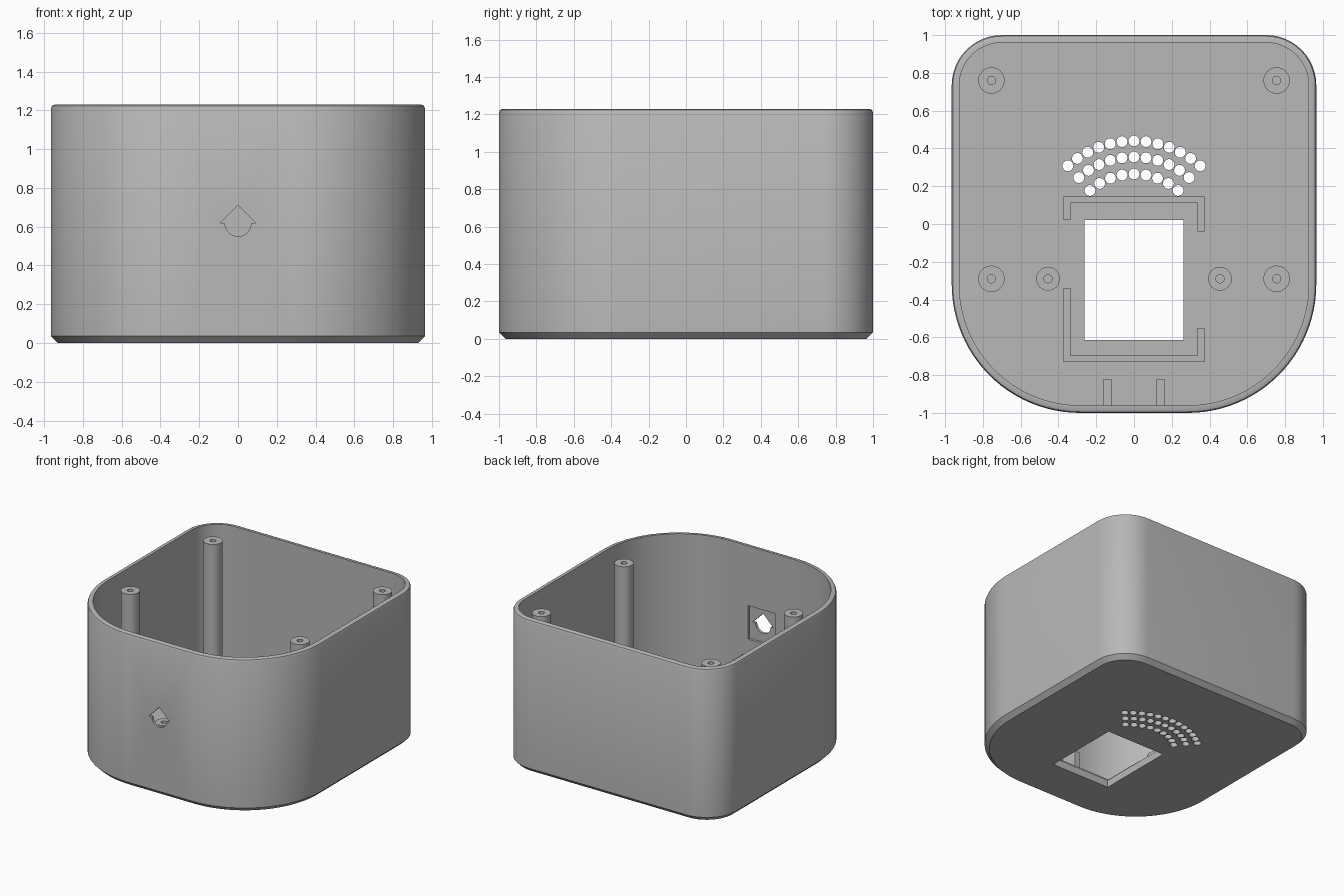
import bpy, bmesh
from math import sin, cos, pi, radians
from mathutils import Vector

old = bpy.data.objects.get("Cube")
if old:
    bpy.data.objects.remove(old, do_unlink=True)

grey = bpy.data.materials.new("grey plastic")
grey.use_nodes = True
grey.diffuse_color = (0.48, 0.48, 0.48, 1)
grey.node_tree.nodes["Principled BSDF"].inputs["Base Color"].default_value = (0.48, 0.48, 0.48, 1)

WALL, FLOOR, HEIGHT = 0.04, 0.06, 1.23


def arc(cx, cy, r, start, end, steps):
    return [(cx + r * cos(radians(start + (end - start) * i / steps)),
             cy + r * sin(radians(start + (end - start) * i / steps))) for i in range(steps + 1)]


def circle(cx, cy, r, n=24):
    return arc(cx, cy, r, 0, 360, n)[:-1]


def rect(x0, x1, y0, y1):
    return [(x0, y0), (x1, y0), (x1, y1), (x0, y1)]


def finish(name, bm):
    bmesh.ops.recalc_face_normals(bm, faces=bm.faces)
    mesh = bpy.data.meshes.new(name)
    bm.to_mesh(mesh)
    bm.free()
    obj = bpy.data.objects.new(name, mesh)
    bpy.context.collection.objects.link(obj)
    mesh.materials.append(grey)
    return obj


def smooth(obj):
    bpy.ops.object.select_all(action='DESELECT')
    obj.select_set(True)
    bpy.context.view_layer.objects.active = obj
    bpy.ops.object.shade_smooth_by_angle(angle=radians(30))


def loft(bm, rings, closed=False):
    """Bridge rings of points; cap the ends unless the loft closes on itself."""
    loops = [[bm.verts.new(p) for p in ring] for ring in rings]
    pairs = list(zip(loops, loops[1:]))
    if closed:
        pairs.append((loops[-1], loops[0]))
    else:
        bm.faces.new(loops[0])
        bm.faces.new(loops[-1])
    n = len(loops[0])
    for a, b in pairs:
        for i in range(n):
            j = (i + 1) % n
            bm.faces.new((a[i], a[j], b[j], b[i]))


def prism(bm, outline, lo, hi, upright=False):
    """Extrude an outline along z, or along y when upright."""
    loft(bm, [[(u, h, v) if upright else (u, v, h) for u, v in outline] for h in (lo, hi)])


def shell_outline(inset):
    """Body plan: tight corners at the back, wide ones at the front."""
    back, front = 0.265 - inset, 0.68 - inset
    return (arc(0.70, 0.735, back, 0, 90, 12) + arc(-0.70, 0.735, back, 90, 180, 12)
            + arc(-0.285, -0.32, front, 180, 270, 24) + arc(0.285, -0.32, front, 270, 360, 24))


# Body: chamfered foot, rounded rim, hollow inside
profile = [(0.035, 0), (0, 0.035), (0, HEIGHT - 0.02), (0.006, HEIGHT - 0.006),
           (0.02, HEIGHT), (WALL, HEIGHT), (WALL, FLOOR)]
bm = bmesh.new()
loft(bm, [[(x, y, z) for x, y in shell_outline(d)] for d, z in profile])
body = finish("body_shell", bm)

# Floor cutter: window and three arcs of speaker holes
floor_bm = bmesh.new()
prism(floor_bm, rect(-0.262, 0.262, -0.615, 0.02), -0.1, 0.2)
for radius, count in ((0.53, 6), (0.445, 5), (0.355, 4)):
    for i in range(-count, count + 1):
        a = i * 0.0637 / radius
        prism(floor_bm, circle(radius * sin(a), radius * cos(a) - 0.09, 0.029, 16), -0.1, 0.2)

# Front wall cutters: inner pocket and arrow-shaped opening
pocket_bm = bmesh.new()
prism(pocket_bm, rect(-0.12, 0.12, 0.48, 0.75), -0.98, -0.93, True)
arrow_bm = bmesh.new()
arrow = [(0, 0.71), (-0.092, 0.618)] + arc(0, 0.617, 0.067, 180, 360, 16) + [(0.092, 0.618)]
prism(arrow_bm, arrow, -1.1, -0.9, True)

for name, cutter_bm in (("floor_cutter", floor_bm), ("pocket_cutter", pocket_bm), ("arrow_cutter", arrow_bm)):
    cutter = finish(name, cutter_bm)
    cutter.hide_render = True
    mod = body.modifiers.new(name, 'BOOLEAN')
    mod.object, mod.operation, mod.solver = cutter, 'DIFFERENCE', 'EXACT'
    bpy.ops.object.select_all(action='DESELECT')
    body.select_set(True)
    bpy.context.view_layer.objects.active = body
    bpy.ops.object.modifier_apply(modifier=name)
    bpy.data.objects.remove(cutter, do_unlink=True)
smooth(body)


# Screw posts: tubes standing on the floor
def post(name, x, y, r, top):
    bm = bmesh.new()
    low = FLOOR - 0.005
    loft(bm, [[(u, v, z) for u, v in circle(x, y, rad)] for rad, z in
              ((r, low), (r, top), (0.022, top), (0.022, low))], closed=True)
    smooth(finish(name, bm))


for side, s in (("left", 1), ("right", -1)):
    post("back_post_" + side, s * 0.755, 0.76, 0.07, 1.18)
    post("front_post_" + side, s * 0.755, -0.29, 0.07, 1.18)
    post("short_post_" + side, s * 0.455, -0.29, 0.063, 0.2)
    # Ribs against the front wall
    bm = bmesh.new()
    prism(bm, rect(s * 0.14 - 0.021, s * 0.14 + 0.021, -0.965, -0.82), FLOOR - 0.005, 0.35)
    finish("front_rib_" + side, bm)

# Locating rails around the window, with uneven legs
OUT, IN = 0.372, 0.337
rails = {
    "back_rail": [(-OUT, 0.145), (-OUT, 0.02), (-IN, 0.02), (-IN, 0.11),
                  (IN, 0.11), (IN, -0.04), (OUT, -0.04), (OUT, 0.145)],
    "front_rail": [(-OUT, -0.73), (OUT, -0.73), (OUT, -0.55), (IN, -0.55),
                   (IN, -0.697), (-IN, -0.697), (-IN, -0.34), (-OUT, -0.34)],
}
for name, outline in rails.items():
    bm = bmesh.new()
    prism(bm, outline, FLOOR - 0.005, 0.13)
    finish(name, bm)
